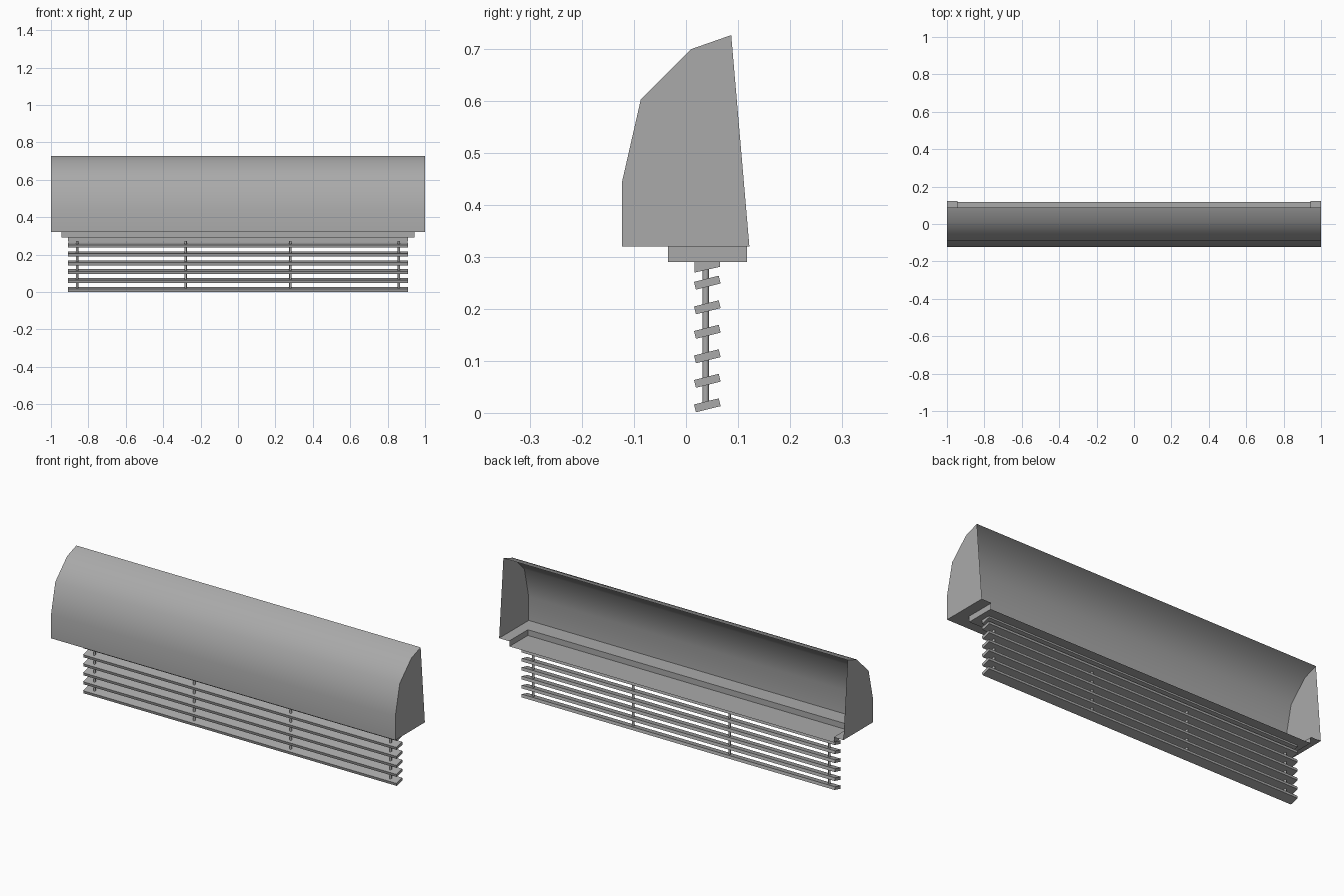
import bpy, bmesh, math

if "Cube" in bpy.data.objects:
    bpy.data.objects.remove(bpy.data.objects["Cube"], do_unlink=True)

# Single grey finish
grey = bpy.data.materials.new("Warm grey")
grey.use_nodes = True
colour = (0.40, 0.40, 0.40, 1)
grey.diffuse_color = colour
grey.node_tree.nodes["Principled BSDF"].inputs["Base Color"].default_value = colour


def finish(name, bm, smooth=None):
    mesh = bpy.data.meshes.new(name)
    bm.to_mesh(mesh)
    bm.free()
    mesh.materials.append(grey)
    obj = bpy.data.objects.new(name, mesh)
    bpy.context.collection.objects.link(obj)
    if smooth:
        bpy.ops.object.select_all(action='DESELECT')
        obj.select_set(True)
        bpy.context.view_layer.objects.active = obj
        bpy.ops.object.shade_smooth_by_angle(angle=math.radians(smooth))
    return obj


def extrude_profile(name, profile, half, closed=False, caps=False, smooth=None):
    """Sweep a (y, z) profile along x from -half to half."""
    bm = bmesh.new()
    left = [bm.verts.new((half, y, z)) for y, z in profile]
    right = [bm.verts.new((-half, y, z)) for y, z in profile]
    n = len(profile)
    for i in range(n if closed else n - 1):
        j = (i + 1) % n
        bm.faces.new((left[i], left[j], right[j], right[i]))
    if caps:
        bm.faces.new(left)
        bm.faces.new(right)
    if closed:
        bmesh.ops.recalc_face_normals(bm, faces=bm.faces)
    return finish(name, bm, smooth)


def sheet(name, points):
    bm = bmesh.new()
    bm.faces.new([bm.verts.new(p) for p in points])
    return finish(name, bm)


FLOOR, TRAY = 0.32, 0.29
FRONT, BACK = -0.123, 0.122
TRAY_FRONT, TRAY_BACK, TRAY_HALF = -0.035, 0.117, 0.943

# Curved hood, open at the back
hood = [(FRONT, FLOOR), (FRONT, 0.445), (-0.087, 0.603), (0.01, 0.70), (0.087, 0.727)]
extrude_profile("hood_front", hood, 1.0, smooth=40)

# End caps and floor flaps beside the tray
for side, label in ((1, "left"), (-1, "right")):
    cap = [(side, y, z) for y, z in hood + [(BACK, FLOOR)]]
    sheet("end_cap_" + label, cap if side > 0 else cap[::-1])
    flap = [(side, TRAY_FRONT, FLOOR), (side, BACK, FLOOR),
            (side * TRAY_HALF, BACK, FLOOR), (side * TRAY_HALF, TRAY_FRONT, FLOOR)]
    sheet("floor_flap_" + label, flap if side > 0 else flap[::-1])
    # Tray end wall
    x = side * TRAY_HALF
    wall = [(x, TRAY_FRONT, TRAY), (x, TRAY_BACK, TRAY),
            (x, TRAY_BACK, FLOOR), (x, TRAY_FRONT, FLOOR)]
    sheet("tray_end_" + label, wall if side > 0 else wall[::-1])

# Floor strip along the front, then the sunken tray
extrude_profile("floor_front", [(TRAY_FRONT, FLOOR), (FRONT, FLOOR)], 1.0)
extrude_profile("tray", [(TRAY_BACK, TRAY), (TRAY_FRONT, TRAY), (TRAY_FRONT, FLOOR)], TRAY_HALF)

# Head rail under the tray
extrude_profile("head_rail", [(0.016, TRAY), (0.016, 0.27), (0.065, 0.281), (0.065, TRAY)],
                0.91, closed=True, caps=True)

# Tilted slats
SLAT_Y, TILT = 0.041, math.radians(14)
c, s = math.cos(TILT), math.sin(TILT)
for i in range(6):
    z = 0.0145 + 0.0472 * i
    corners = [(-0.0245, -0.0077), (0.0245, -0.0077), (0.0245, 0.0077), (-0.0245, 0.0077)]
    profile = [(SLAT_Y + a * c - b * s, z + a * s + b * c) for a, b in corners]
    extrude_profile(f"slat_{i + 1}", profile, 0.91, closed=True, caps=True)

# Cords threaded through the slats
for i, x in enumerate((-0.86, -0.28, 0.28, 0.86)):
    bm = bmesh.new()
    bmesh.ops.create_cone(bm, cap_ends=True, segments=12, radius1=0.006, radius2=0.006,
                          depth=TRAY - 0.015)
    bmesh.ops.translate(bm, verts=bm.verts, vec=(x, 0.038, (TRAY + 0.015) / 2))
    finish(f"cord_{i + 1}", bm, smooth=40)
